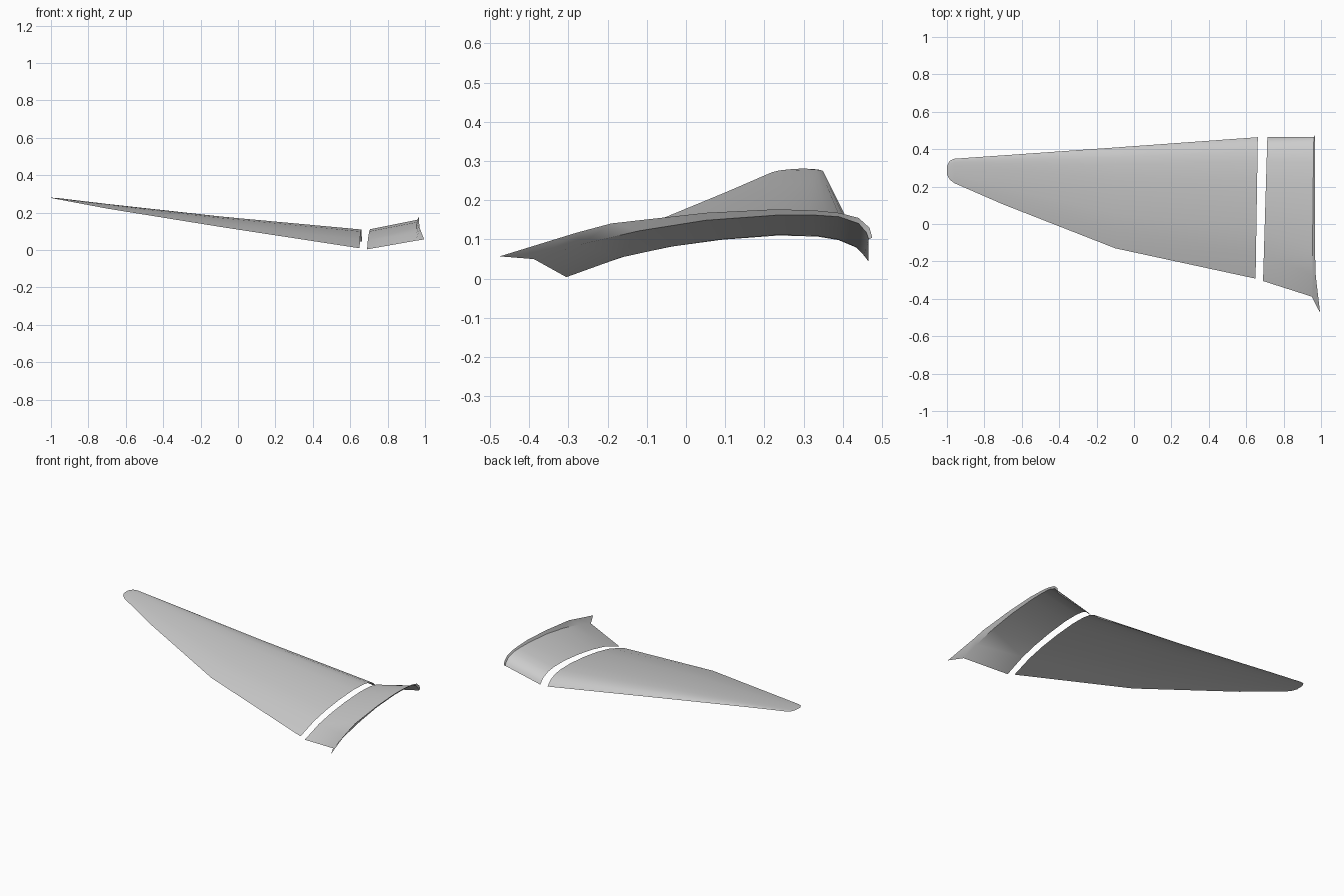
import bpy
import math
from mathutils import Vector

if "Cube" in bpy.data.objects:
    bpy.data.objects.remove(bpy.data.objects["Cube"], do_unlink=True)

grey = bpy.data.materials.new("light grey")
grey.use_nodes = True
GREY = (0.6, 0.6, 0.6, 1)
grey.diffuse_color = GREY
grey.node_tree.nodes["Principled BSDF"].inputs["Base Color"].default_value = GREY

# Camber curve: (fraction of chord from the trailing edge, relative height)
CAMBER = [(0, 0), (.18, .54), (.34, .80), (.51, .95), (.70, 1),
          (.83, .90), (.90, .75), (.96, .47), (.985, .2), (1, 0)]


def section(trailing, leading, height):
    """Cambered row of points from the trailing to the leading edge."""
    a, b = Vector(trailing), Vector(leading)
    return [a.lerp(b, t) + Vector((0, 0, height * h)) for t, h in CAMBER]


def skin(name, rows):
    """Thin open surface lofted through rows of equal length."""
    n = len(rows[0])
    verts = [p for row in rows for p in row]
    faces = [(r * n + i, (r + 1) * n + i, (r + 1) * n + i + 1, r * n + i + 1)
             for r in range(len(rows) - 1) for i in range(n - 1)]
    mesh = bpy.data.meshes.new(name)
    mesh.from_pydata(verts, [], faces)
    mesh.materials.append(grey)
    obj = bpy.data.objects.new(name, mesh)
    bpy.context.collection.objects.link(obj)
    bpy.ops.object.select_all(action='DESELECT')
    obj.select_set(True)
    bpy.context.view_layer.objects.active = obj
    bpy.ops.object.shade_smooth_by_angle(angle=math.radians(35))
    return obj


# Outer wing panel, from the rounded tip to the gap
skin("outer_wing_skin", [
    section((-1, .265, .279), (-1, .31, .28), .001),
    section((-.985, .237, .276), (-.985, .338, .278), .002),
    section((-.96, .218, .271), (-.96, .349, .275), .004),
    section((-.7, .105, .222), (-.7, .367, .24), .011),
    section((-.1, -.13, .125), (-.1, .409, .155), .034),
    section((.65, -.292, .01), (.662, .464, .046), .075),
])

# Root panel, with a fillet turning up along its inner end
join = [(.95, -.388, .05), (.953, -.27, .087), (.955, -.12, .122),
        (.956, .05, .149), (.958, .23, .162), (.96, .33, .162),
        (.96, .39, .158), (.961, .44, .141), (.962, .46, .118),
        (.963, .466, .1)]
rim = [(.995, -.475, .057), (.972, -.28, .117), (.969, -.19, .141),
       (.967, .05, .168), (.967, .23, .177), (.967, .33, .174),
       (.967, .39, .168), (.967, .44, .155), (.967, .468, .13),
       (.967, .475, .105)]
skin("root_wing_skin", [
    section((.69, -.305, .004), (.713, .465, .045), .079),
    [Vector(p) for p in join],
    [Vector(p) for p in rim],
])
